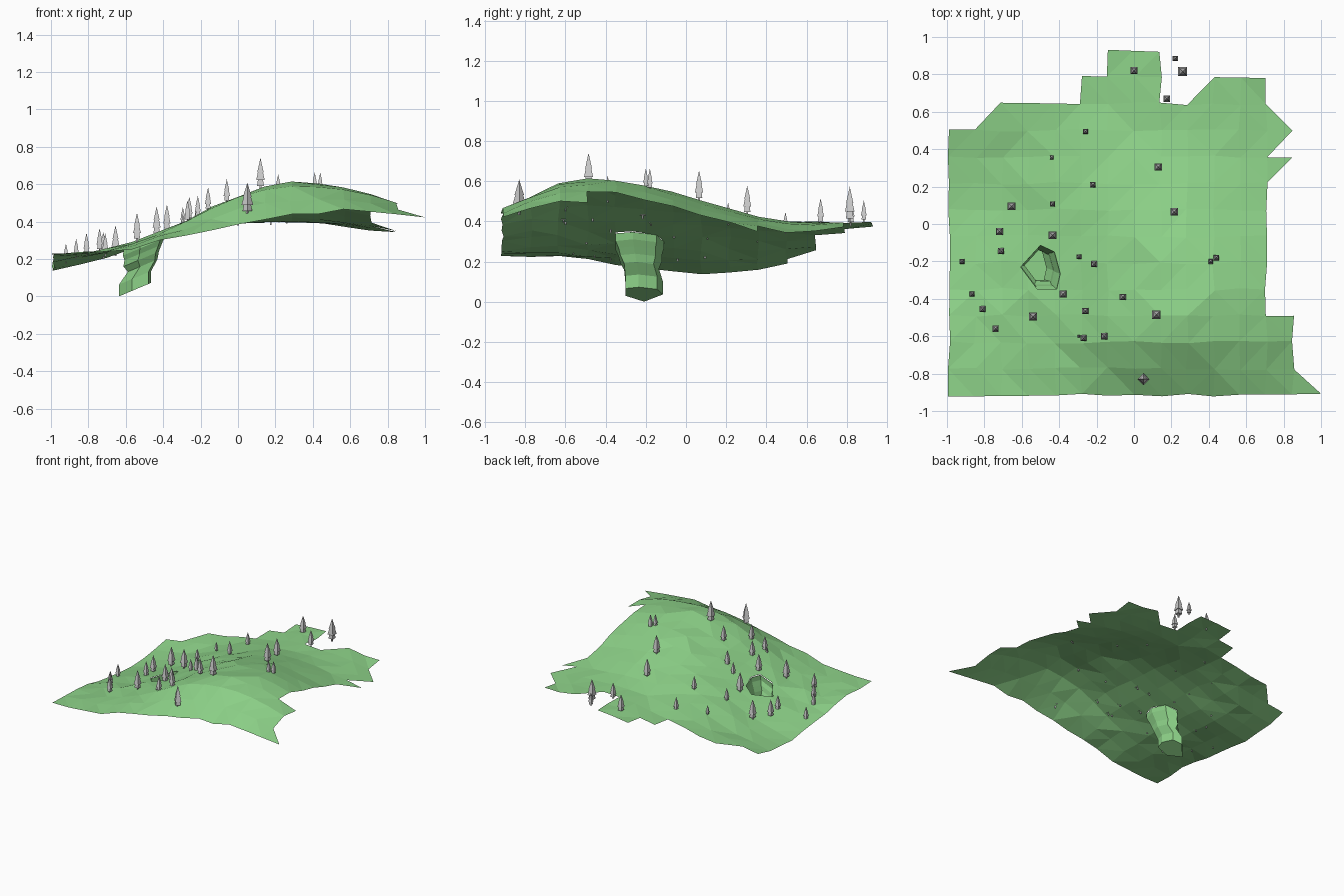
import bpy, bmesh, math, random
from mathutils import Vector

if "Cube" in bpy.data.objects:
    bpy.data.objects.remove(bpy.data.objects["Cube"])

random.seed(4)
green = bpy.data.materials.new("grass_green")
green.diffuse_color = (0.27, 0.65, 0.25, 1)
green.use_nodes = True
green.node_tree.nodes["Principled BSDF"].inputs["Base Color"].default_value = green.diffuse_color


def finish(bm, name, mat=None):
    me = bpy.data.meshes.new(name)
    bm.to_mesh(me)
    bm.free()
    ob = bpy.data.objects.new(name, me)
    bpy.context.collection.objects.link(ob)
    if mat:
        me.materials.append(mat)
    return ob


# Coarse relief of the hill: rows run front to back, columns left to right
RELIEF = [
    [.23, .24, .315, .385, .435, .46, .425],
    [.22, .26, .375, .53, .595, .55, .45],
    [.18, .25, .37, .52, .595, .54, .44],
    [.145, .225, .37, .49, .52, .465, .38],
    [.155, .225, .345, .425, .43, .39, .31],
    [.22, .26, .325, .385, .39, .365, .31],
    [.25, .30, .34, .39, .41, .38, .35]]


def spline(v, t):
    t = min(max(t, 0), 5.9999)
    i = int(t)
    f = t - i
    p = [2 * v[0] - v[1]] + list(v) + [2 * v[6] - v[5]]
    a, b, c, d = p[i:i + 4]
    return b + .5 * f * (c - a + f * (2*a - 5*b + 4*c - d + f * (3*(b - c) + d - a)))


def height(x, y):
    return spline([spline(r, (x + 1) * 3) for r in RELIEF], (y + .92) / 1.85 * 6)


# Pit outline and stacked, tilted rings (centre x, centre y, z, scale)
OUTLINE = [(-.11, .005), (0, .125), (.078, .088), (.11, -.03), (.09, -.115), (-.02, -.115)]
PIT = (-.5, -.235)
RINGS = [(-.505, -.235, .265, 1.0), (-.508, -.232, .235, .9), (-.518, -.228, .2, .86),
         (-.51, -.225, .165, .72), (-.55, -.212, .10, .78), (-.55, -.212, .037, .78)]

# Hill sheet: a grid with a ragged outline
STEP, COLS, ROWS = .1415, 14, 13
TOP = [10, 10, 11, 11, 11, 12, 13, 13, 11, 11, 12, 12]
bm = bmesh.new()
grid = {}


def gv(i, j):
    if (i, j) not in grid:
        x = -.99 + STEP * i + random.uniform(-.008, .008)
        y = -.915 + STEP * j + random.uniform(-.008, .008)
        if (i, j) == (COLS, 0):
            x = 1.0
        grid[i, j] = bm.verts.new((x, y, height(x, y) + random.uniform(-.008, .008)))
    return grid[i, j]


def cell(i, j):
    bm.faces.new([gv(i, j), gv(i + 1, j), gv(i + 1, j + 1), gv(i, j + 1)])


for i, top in enumerate(TOP):
    for j in range(top):
        cell(i, j)
for j in range(3):
    cell(12, j)
for tri in [((1, 10), (2, 10), (2, 11)), ((9, 11), (10, 11), (10, 12)),
            ((12, 10), (13, 10), (12, 11)), ((12, 9), (13, 10), (12, 10)),
            ((12, 8), (13, 9), (12, 9)), ((13, 0), (14, 0), (13, 1))]:
    bm.faces.new([gv(*p) for p in tri])
bmesh.ops.triangulate(bm, faces=bm.faces[:])

# Opening in the hill over the pit
rim = [Vector((PIT[0] + x, PIT[1] + y, 0)) for x, y in OUTLINE]
sides = []
for k in range(6):
    d = rim[(k + 1) % 6] - rim[k]
    n = Vector((-d.y, d.x, 0)).normalized()
    sides.append((rim[k], n))
for co, n in sides:
    near = [f for f in bm.faces
            if (f.calc_center_median().xy - Vector(PIT)).length < .26]
    geom = near + list({e for f in near for e in f.edges}) + list({v for f in near for v in f.verts})
    bmesh.ops.bisect_plane(bm, geom=geom, plane_co=co, plane_no=n, dist=1e-5)
inside = [f for f in bm.faces
          if all((f.calc_center_median() - co).dot(n) < 0 for co, n in sides)]
bmesh.ops.delete(bm, geom=inside, context='FACES')
finish(bm, "hill", green)

# Pit shaft below the opening, closed at the bottom
bm = bmesh.new()
loops = [[bm.verts.new((p.x, p.y, height(p.x, p.y))) for p in rim]]
for cx, cy, z, s in RINGS:
    loops.append([bm.verts.new((cx + x * s, cy + y * s, z + .42 * x * s))
                  for x, y in OUTLINE])
for a, b in zip(loops, loops[1:]):
    for k in range(6):
        m = (k + 1) % 6
        bm.faces.new([a[k], a[m], b[m], b[k]])
bm.faces.new(loops[-1])
bmesh.ops.recalc_face_normals(bm, faces=bm.faces[:])
bm.faces.ensure_lookup_table()
if bm.faces[-1].normal.z < 0:
    bmesh.ops.reverse_faces(bm, faces=bm.faces[:])
pit = finish(bm, "pit_shaft", green)
wall = pit.modifiers.new("wall", 'SOLIDIFY')
wall.thickness = .004
wall.offset = 1

# Square tiered conifers: (x, y, width)
TREES = [(-.92, -.2, .028), (-.865, -.375, .027), (-.81, -.455, .031), (-.74, -.56, .033),
         (-.72, -.04, .037), (-.71, -.145, .032), (-.655, .095, .042), (-.54, -.495, .041),
         (-.435, -.06, .042), (-.435, .107, .027), (-.44, .355, .02), (-.38, -.375, .038),
         (-.295, -.175, .026), (-.295, -.6, .015), (-.27, -.61, .031), (-.26, -.465, .034),
         (-.215, -.215, .032), (-.22, .21, .029), (-.26, .495, .028), (-.16, -.6, .034),
         (-.06, -.39, .034), (.05, -.83, .045), (.12, -.485, .045), (.215, .065, .041),
         (.13, .305, .039), (.41, -.2, .026), (.44, -.18, .028), (0, .82, .038),
         (.175, .67, .034), (.26, .815, .047), (.22, .885, .028)]
PROFILE = [(0, .2), (.16, .2), (.14, .8), (.34, .6), (.32, 1), (.58, .58), (.56, .75)]


def tree(x, y, w):
    bm = bmesh.new()
    z0, h = height(x, y) - .01, 3.9 * w
    turn = 0 if (x, y) == (.05, -.83) else math.pi / 4
    rings = []
    for z, r in PROFILE:
        rad = r * w * math.sqrt(.5)
        rings.append([bm.verts.new((x + rad * math.cos(turn + k * math.pi / 2),
                                    y + rad * math.sin(turn + k * math.pi / 2),
                                    z0 + z * h)) for k in range(4)])
    tip = bm.verts.new((x, y, z0 + h))
    for k in range(4):
        m = (k + 1) % 4
        for a, b in zip(rings, rings[1:]):
            bm.faces.new([a[k], a[m], b[m], b[k]])
        bm.faces.new([rings[-1][k], rings[-1][m], tip])
    bm.faces.new(rings[0][::-1])
    finish(bm, "tree")


for t in TREES:
    tree(*t)
